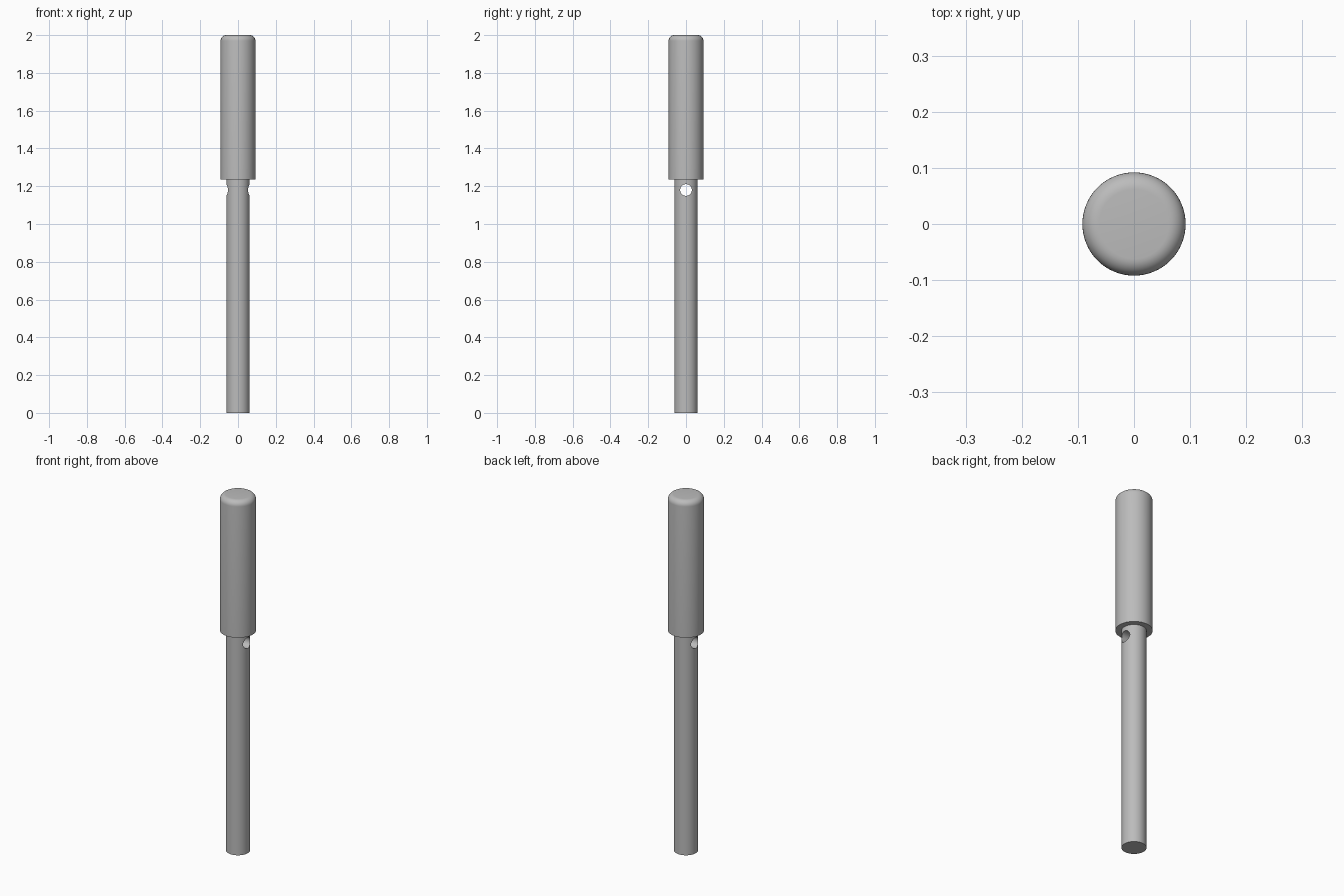
import bpy, bmesh, math

if "Cube" in bpy.data.objects:
    bpy.data.objects.remove(bpy.data.objects["Cube"], do_unlink=True)

SIDES = 64
HANDLE_R, SHAFT_R, FILLET = 0.092, 0.0615, 0.03
HOLE_R, HOLE_Z = 0.031, 1.18
SHOULDER_Z, TOP_Z = 1.235, 2.0

steel = bpy.data.materials.new("grey steel")
steel.use_nodes = True
colour = (0.5, 0.5, 0.5, 1)
steel.diffuse_color = colour
steel.node_tree.nodes["Principled BSDF"].inputs["Base Color"].default_value = colour


def lathe(name, profile):
    """Turn an (r, z) profile around z and close both ends with flat caps."""
    bm = bmesh.new()
    rings = [[bm.verts.new((r * math.cos(math.tau * i / SIDES),
                            r * math.sin(math.tau * i / SIDES), z))
              for i in range(SIDES)] for r, z in profile]
    for low, high in zip(rings, rings[1:]):
        for i in range(SIDES):
            j = (i + 1) % SIDES
            bm.faces.new((low[i], low[j], high[j], high[i]))
    bm.faces.new(rings[0][::-1])
    bm.faces.new(rings[-1])
    mesh = bpy.data.meshes.new(name)
    bm.to_mesh(mesh)
    bm.free()
    mesh.materials.append(steel)
    obj = bpy.data.objects.new(name, mesh)
    bpy.context.collection.objects.link(obj)
    return obj


# One-piece pin: slim shaft, square shoulder, thick head with rounded top edge
profile = [(SHAFT_R, 0), (SHAFT_R, HOLE_Z - 0.05), (SHAFT_R, HOLE_Z + 0.045),
           (SHAFT_R, SHOULDER_Z), (HANDLE_R, SHOULDER_Z)]
for k in range(9):
    a = math.pi / 2 * k / 8
    profile.append((HANDLE_R - FILLET + FILLET * math.cos(a),
                    TOP_Z - FILLET + FILLET * math.sin(a)))
pin = lathe("stepped_pin", profile)

# Cross hole drilled through the shaft from side to side
bpy.ops.mesh.primitive_cylinder_add(vertices=48, radius=HOLE_R, depth=0.4,
                                    location=(0, 0, HOLE_Z),
                                    rotation=(0, math.pi / 2, 0))
drill = bpy.context.object
drill.name = "hole_cutter"
drill.hide_render = True
drill.data.materials.append(steel)

cut = pin.modifiers.new("cross_hole", 'BOOLEAN')
cut.operation = 'DIFFERENCE'
cut.solver = 'EXACT'
cut.object = drill

bpy.ops.object.select_all(action='DESELECT')
pin.select_set(True)
bpy.context.view_layer.objects.active = pin
bpy.ops.object.modifier_apply(modifier=cut.name)
bpy.data.objects.remove(drill, do_unlink=True)
bpy.ops.object.shade_smooth_by_angle(angle=math.radians(30))
